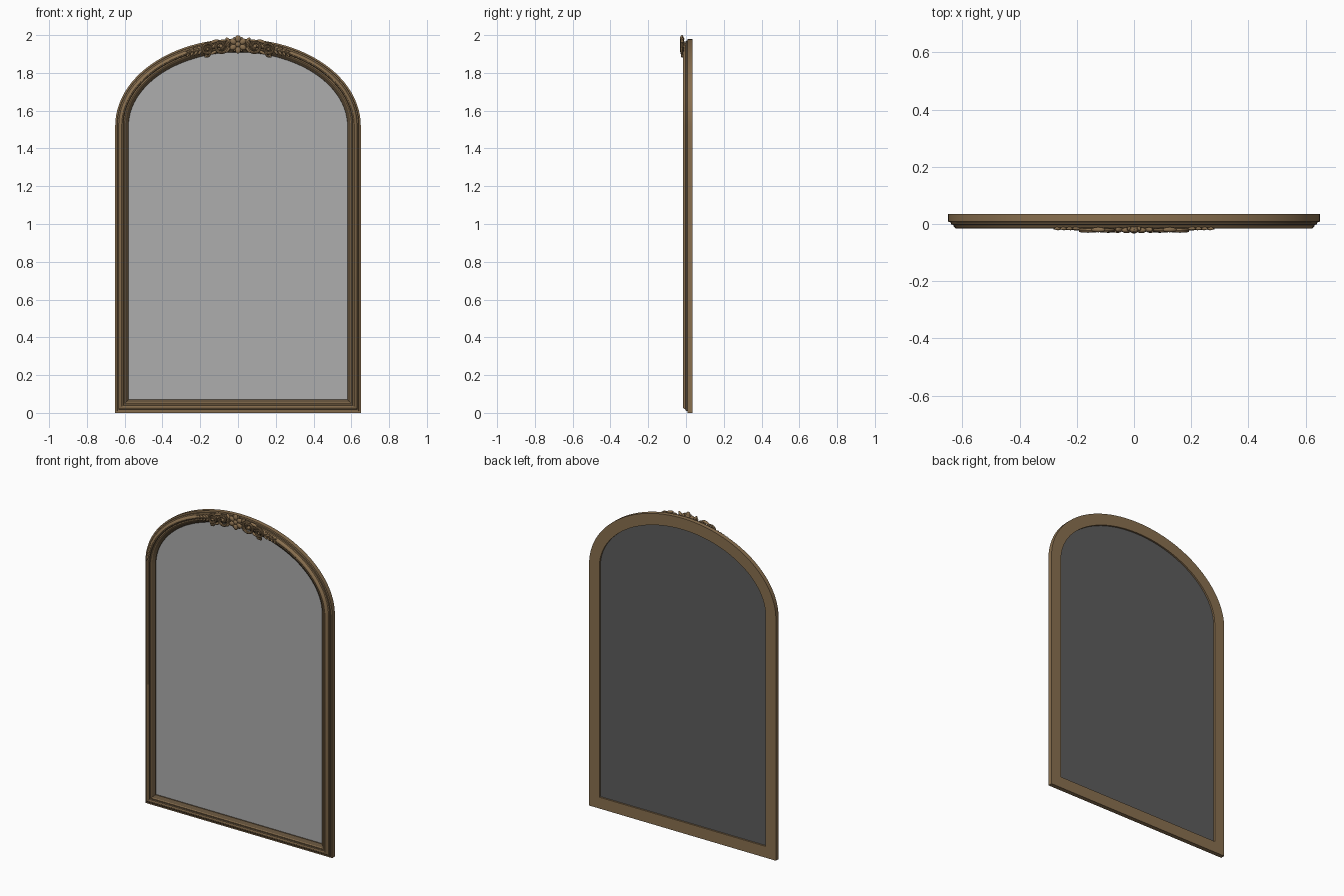
import bpy
import bmesh
from math import pi, cos, sin, sqrt
from mathutils import Matrix, Vector

cube = bpy.data.objects.get("Cube")
if cube:
    bpy.data.objects.remove(cube, do_unlink=True)

HALF_W, SPRING, RISE = 0.65, 1.52, 0.46


def material(name, rgb):
    mat = bpy.data.materials.new(name)
    mat.use_nodes = True
    mat.diffuse_color = (*rgb, 1)
    mat.node_tree.nodes["Principled BSDF"].inputs["Base Color"].default_value = (*rgb, 1)
    return mat


BRONZE = material("antique bronze", (0.25, 0.16, 0.078))
PATINA = material("dark patina", (0.12, 0.08, 0.042))
SILVER = material("mirror silver", (0.42, 0.42, 0.42))
BACKING = material("backing grey", (0.11, 0.11, 0.11))


def make_object(name, bm, mats, angle=0.6):
    mesh = bpy.data.meshes.new(name)
    bm.to_mesh(mesh)
    bm.free()
    for mat in mats:
        mesh.materials.append(mat)
    obj = bpy.data.objects.new(name, mesh)
    bpy.context.collection.objects.link(obj)
    bpy.ops.object.select_all(action="DESELECT")
    obj.select_set(True)
    bpy.context.view_layer.objects.active = obj
    bpy.ops.object.shade_smooth_by_angle(angle=angle)
    return obj


def outline(inset, steps=48):
    """Arched outline in x, z moved inward by the given amount."""
    pts = [Vector((-HALF_W + inset, inset)), Vector((HALF_W - inset, inset))]
    for i in range(steps + 1):
        t = pi * i / steps
        normal = Vector((cos(t) / HALF_W, sin(t) / RISE)).normalized()
        pts.append(Vector((HALF_W * cos(t), SPRING + RISE * sin(t))) - normal * inset)
    return pts


def arch_z(x, inset):
    return SPRING + RISE * sqrt(1 - (x / HALF_W) ** 2) - inset


# Moulded frame: (inset, y, material) around a closed cross-section
PROFILE = [
    (0, 0.035, 0), (0, 0.008, 0), (0.009, 0.007, 1), (0.011, -0.001, 0),
    (0.018, -0.003, 0), (0.021, -0.010, 0), (0.027, -0.015, 0), (0.034, -0.016, 0),
    (0.040, -0.013, 1), (0.043, -0.006, 0), (0.049, -0.008, 0), (0.055, -0.005, 1),
    (0.060, 0.001, 1), (0.070, 0.008, 1), (0.071, 0.016, 0), (0.071, 0.035, 0),
]
bm = bmesh.new()
rings = [[bm.verts.new((p.x, y, p.y)) for p in outline(d)] for d, y, _ in PROFILE]
for k, ring in enumerate(rings):
    following = rings[(k + 1) % len(rings)]
    for i in range(len(ring)):
        j = (i + 1) % len(ring)
        face = bm.faces.new((ring[i], ring[j], following[j], following[i]))
        face.material_index = PROFILE[k][2]
bmesh.ops.recalc_face_normals(bm, faces=bm.faces)
make_object("frame", bm, [BRONZE, PATINA])

# Mirror pane and backing board
for name, y, thick, mat in (("mirror_pane", 0.013, 0.005, SILVER),
                            ("backing_board", 0.018, 0.006, BACKING)):
    bm = bmesh.new()
    face = bm.faces.new([bm.verts.new((p.x, y, p.y)) for p in outline(0.069)])
    extruded = bmesh.ops.extrude_face_region(bm, geom=[face])["geom"]
    bmesh.ops.translate(bm, vec=(0, thick, 0),
                        verts=[g for g in extruded if isinstance(g, bmesh.types.BMVert)])
    bmesh.ops.recalc_face_normals(bm, faces=bm.faces)
    make_object(name, bm, [mat])


def blob(bm, x, y, z, length, width, depth, angle=0):
    """Flattened ellipsoid whose long axis is turned in the x-z plane."""
    matrix = (Matrix.Translation((x, y, z)) @ Matrix.Rotation(-angle, 4, "Y")
              @ Matrix.Diagonal((length, depth, width, 1)))
    bmesh.ops.create_uvsphere(bm, u_segments=14, v_segments=8, radius=1, matrix=matrix)


def tube(bm, pts, r_start, r_end, y, sides=8):
    """Tapering round strip through points in x, z."""
    previous = None
    n = len(pts)
    for i, p in enumerate(pts):
        tangent = (pts[min(i + 1, n - 1)] - pts[max(i - 1, 0)]).normalized()
        across = Vector((-tangent.y, tangent.x))
        r = r_start + (r_end - r_start) * i / (n - 1)
        ring = []
        for s in range(sides):
            a = 2 * pi * s / sides
            q = p + across * r * cos(a)
            ring.append(bm.verts.new((q.x, y + r * sin(a), q.y)))
        if previous:
            for s in range(sides):
                t = (s + 1) % sides
                bm.faces.new((previous[s], previous[t], ring[t], ring[s]))
        else:
            bm.faces.new(ring)
        previous = ring
    bm.faces.new(previous)


def spiral(cx, cz, r0, r1, a0, a1, steps=26):
    pts = []
    for i in range(steps + 1):
        f = i / steps
        a, r = a0 + (a1 - a0) * f, r0 + (r1 - r0) * f
        pts.append(Vector((cx + r * cos(a), cz + r * sin(a))))
    return pts


# Central rosette
bm = bmesh.new()
for i in range(6):
    a = pi / 2 + i * pi / 3
    blob(bm, 0.030 * cos(a), -0.022, 1.951 + 0.030 * sin(a), 0.019, 0.015, 0.010, a)
    tip = a + pi / 6
    blob(bm, 0.033 * cos(tip), -0.017, 1.951 + 0.033 * sin(tip), 0.012, 0.006, 0.008, tip)
blob(bm, 0, -0.024, 1.951, 0.014, 0.014, 0.009)
blob(bm, 0, -0.016, 1.951, 0.034, 0.034, 0.008)
make_object("rosette", bm, [BRONZE])

# Scrolls and leaves, built on one side and mirrored to the other
for side, label in ((1, "left"), (-1, "right")):
    scrolls = bmesh.new()
    tube(scrolls, spiral(0.090, 1.940, 0.040, 0.010, 0.75 * pi, 3.6 * pi), 0.009, 0.006, -0.022)
    tube(scrolls, spiral(0.160, 1.925, 0.033, 0.008, 0.8 * pi, -2.2 * pi), 0.008, 0.005, -0.022)
    tube(scrolls, spiral(0.163, 1.900, 0.017, 0.005, 0.6 * pi, 3 * pi), 0.006, 0.004, -0.021)
    blob(scrolls, 0.090, -0.022, 1.940, 0.010, 0.010, 0.010)
    blob(scrolls, 0.160, -0.022, 1.925, 0.008, 0.008, 0.009)
    stem = [Vector((x, arch_z(x, 0.036))) for x in (0.18, 0.20, 0.22, 0.24, 0.26, 0.28)]
    tube(scrolls, stem, 0.007, 0.003, -0.016)

    leaves = bmesh.new()
    blob(leaves, 0.052, -0.020, 1.972, 0.020, 0.009, 0.009, 0.9)
    blob(leaves, 0.054, -0.020, 1.922, 0.020, 0.009, 0.009, -0.9)
    blob(leaves, 0.125, -0.020, 1.966, 0.026, 0.009, 0.009, -0.3)
    blob(leaves, 0.128, -0.019, 1.908, 0.020, 0.008, 0.008, -0.5)
    blob(leaves, 0.170, -0.018, 1.890, 0.010, 0.008, 0.007, -1.2)
    for i in range(4):
        x = 0.200 + 0.022 * i
        size = 0.019 - 0.002 * i
        blob(leaves, x, -0.016, arch_z(x, 0.027), size, size * 0.4, 0.006, 0.35)
        blob(leaves, x, -0.016, arch_z(x, 0.046), size, size * 0.4, 0.006, -0.95)

    for part, bm in (("scrolls", scrolls), ("leaves", leaves)):
        bmesh.ops.scale(bm, vec=(side, 1, 1), verts=bm.verts)
        bmesh.ops.recalc_face_normals(bm, faces=bm.faces)
        make_object(f"{label}_{part}", bm, [BRONZE])
